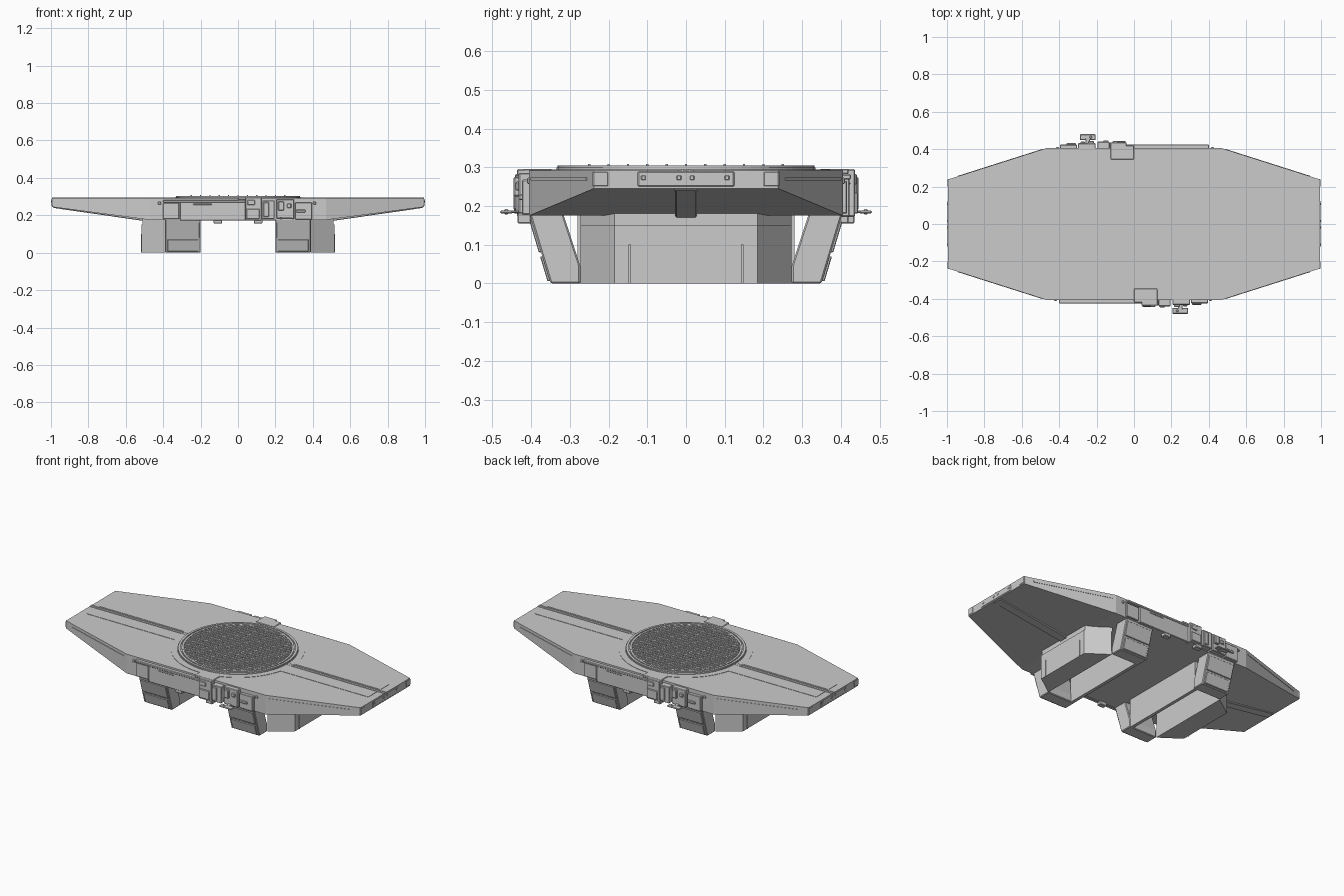
import bpy, bmesh, math

if "Cube" in bpy.data.objects:
    bpy.data.objects.remove(bpy.data.objects["Cube"])

TOP = 0.292


def finish(name, bm, bevel=0.0):
    bmesh.ops.recalc_face_normals(bm, faces=bm.faces)
    me = bpy.data.meshes.new(name)
    bm.to_mesh(me)
    bm.free()
    ob = bpy.data.objects.new(name, me)
    bpy.context.collection.objects.link(ob)
    if bevel:
        m = ob.modifiers.new("edge", 'BEVEL')
        m.width, m.segments, m.limit_method = bevel, 1, 'ANGLE'
    return ob


def solid(name, pts, bevel=0.0, sx=1, sy=1):
    """Convex solid around the points, optionally mirrored."""
    bm = bmesh.new()
    vs = [bm.verts.new((x * sx, y * sy, z)) for x, y, z in pts]
    bmesh.ops.convex_hull(bm, input=vs)
    bmesh.ops.dissolve_limit(bm, angle_limit=0.01, verts=bm.verts, edges=bm.edges)
    return finish(name, bm, bevel)


def box(name, x, y, z, bevel=0.0, sx=1, sy=1):
    return solid(name, [(a, b, c) for a in x for b in y for c in z], bevel, sx, sy)


def prism_z(name, outline, z, bevel=0.0, sx=1, sy=1):
    return solid(name, [(a, b, c) for a, b in outline for c in z], bevel, sx, sy)


def prism_x(name, outline, x, bevel=0.0, sx=1, sy=1):
    return solid(name, [(a, b, c) for b, c in outline for a in x], bevel, sx, sy)


def ring(name, r0, r1, z0, z1, n=72):
    bm = bmesh.new()
    prof = [(r0, z0), (r1, z0), (r1, z1), (r0, z1)]
    loops = [[bm.verts.new((r * math.cos(t), r * math.sin(t), z)) for r, z in prof]
             for t in (2 * math.pi * i / n for i in range(n))]
    for i in range(n):
        a, b = loops[i], loops[(i + 1) % n]
        for j in range(4):
            k = (j + 1) % 4
            bm.faces.new((a[j], a[k], b[k], b[j]))
    return finish(name, bm)


def disc(name, r, z0, z1, n=72):
    pts = [(r * math.cos(2 * math.pi * i / n), r * math.sin(2 * math.pi * i / n)) for i in range(n)]
    return prism_z(name, pts, (z0, z1))


# Main hull: flat belly in the middle, tapering wings
box("centre_hull", (-0.47, 0.47), (-0.405, 0.405), (0.175, TOP))
for s in (-1, 1):
    solid("wing", [(0.47, y, z) for y in (-0.405, 0.405) for z in (0.175, TOP)]
          + [(0.995, y, z) for y in (-0.238, 0.238) for z in (0.245, TOP)], sx=s)
    # Wing end plate, bolts and corner caps
    box("wing_end_plate", (0.98, 0.998), (-0.125, 0.125), (0.25, 0.289), 0.003, sx=s)
    for y in (-0.11, -0.018, 0.016, 0.106):
        box("end_bolt", (0.99, 1.0), (y - 0.006, y + 0.006), (0.267, 0.279), 0.002, sx=s)
    # Ridge under the wing
    solid("belly_ridge", [(0.47, y, z) for y in (-0.028, 0.028) for z in (0.165, 0.2)]
          + [(0.99, y, z) for y in (-0.028, 0.028) for z in (0.24, 0.26)], 0.003, sx=s)
    for t in (-1, 1):
        box("corner_cap", (0.955, 0.997), (0.2, 0.241), (0.25, 0.289), 0.003, sx=s, sy=t)
        # Deck tracks and centre rails
        box("deck_track", (0.35, 0.95), (0.018, 0.1), (TOP - 0.01, TOP + 0.002), sx=s, sy=t)
        box("centre_rail", (0.34, 0.995), (0.006, 0.012), (TOP - 0.01, TOP + 0.003), sx=s, sy=t)
        # Trim strip along slanted wing side
        solid("wing_trim", [(0.49, y, z) for y in (0.39, 0.401) for z in (0.266, 0.274)]
              + [(0.94, y, z) for y in (0.25, 0.258) for z in (0.266, 0.274)], sx=s, sy=t)

# Round deck platform with a grille
ring("deck_collar", 0.33, 0.372, TOP - 0.01, TOP + 0.002)
disc("round_platform", 0.335, TOP - 0.01, 0.299)
ring("platform_rim_outer", 0.318, 0.332, 0.297, 0.304)
ring("platform_rim_inner", 0.300, 0.312, 0.297, 0.304)
R = 0.298
for i in range(-11, 12):
    y = i * 0.025
    h = math.sqrt(R * R - y * y)
    box("grille_slat", (-h, h), (y - 0.006, y + 0.006), (0.297, 0.304))
for i in range(-5, 6):
    x = i * 0.05
    h = math.sqrt(R * R - x * x)
    box("grille_crossbar", (x - 0.003, x + 0.003), (-h, h), (0.297, 0.303))
    for j in range(-5, 6):
        if math.hypot(i, j) * 0.05 < 0.28:
            box("grille_stud", (x - 0.003, x + 0.003), (j * 0.05 - 0.003, j * 0.05 + 0.003), (0.3, 0.308))

# Landing gear: outer skid blocks, inner plates and slanted feet
for s in (-1, 1):
    skid = [(0.39, -0.273), (0.515, -0.185), (0.515, 0.185), (0.39, 0.273)]
    prism_z("skid_block", skid, (0.0, 0.15), sx=s)
    prism_z("skid_lip", [(x - 0.005, y) for x, y in skid], (0.15, 0.18), sx=s)
    box("inner_plate", (0.205, 0.225), (-0.28, 0.28), (0.0, 0.18), sx=s)
    for t in (-1, 1):
        box("skid_rib", (0.5, 0.519), (0.142, 0.149), (0.0, 0.1), sx=s, sy=t)
        prism_x("foot", [(0.273, 0), (0.35, 0), (0.404, 0.18), (0.317, 0.18), (0.273, 0.045)],
                (0.2, 0.39), 0.004, s, t)
        # Raised panels following the slope of the foot
        for name, xs, z0, z1 in (("foot_pad", (0.213, 0.377), 0.006, 0.07),
                                 ("foot_panel", (0.207, 0.383), 0.08, 0.16)):
            prism_x(name, [(0.33 + 0.3 * z + d, z) for z in (z0, z1) for d in (0, 0.026)],
                    xs, 0.002, s, t)

# Side equipment, the same on both sides after a half turn
PARTS = [
    ("side_panel", (-0.31, 0.04), (0.40, 0.422), (0.172, 0.278)),
    ("side_panel_rail", (-0.4, 0.04), (0.40, 0.426), (0.268, 0.282)),
    ("side_panel_end", (-0.4, -0.315), (0.40, 0.416), (0.18, 0.265)),
    ("side_strip", (-0.24, -0.14), (0.41, 0.425), (0.255, 0.262)),
    ("clamp_box", (0.04, 0.125), (0.40, 0.437), (0.172, 0.295)),
    ("clamp_screen", (0.05, 0.09), (0.42, 0.442), (0.255, 0.282)),
    ("clamp_lower", (0.045, 0.115), (0.42, 0.444), (0.18, 0.235)),
    ("module_a", (0.13, 0.195), (0.40, 0.44), (0.18, 0.28)),
    ("module_a_lid", (0.137, 0.165), (0.42, 0.446), (0.19, 0.27)),
    ("module_b", (0.205, 0.3), (0.40, 0.432), (0.18, 0.285)),
    ("module_b_box", (0.215, 0.245), (0.42, 0.445), (0.225, 0.275)),
    ("module_b_knob", (0.262, 0.285), (0.42, 0.44), (0.24, 0.263)),
    ("module_c", (0.305, 0.395), (0.40, 0.424), (0.178, 0.268)),
    ("module_c_bar", (0.31, 0.36), (0.41, 0.432), (0.215, 0.23)),
    ("bracket_arm", (0.235, 0.26), (0.42, 0.46), (0.182, 0.189)),
    ("bracket_plate", (0.205, 0.29), (0.448, 0.48), (0.18, 0.188)),
    ("bracket_bolt", (0.225, 0.237), (0.458, 0.47), (0.178, 0.192)),
    ("lower_lug_a", (-0.13, -0.085), (0.39, 0.42), (0.155, 0.18)),
    ("lower_lug_b", (0.085, 0.13), (0.40, 0.435), (0.155, 0.18)),
    ("deck_tab", (0.0, 0.125), (0.345, 0.42), (TOP - 0.01, 0.296)),
]
for t in (-1, 1):
    for name, x, y, z in PARTS:
        box(name, x, y, z, 0.003, sx=-t, sy=t)
    for x in (-0.42, 0.41):
        box("side_stud", (x - 0.008, x + 0.008), (0.4, 0.411), (0.257, 0.273), 0.003, sx=-t, sy=t)
